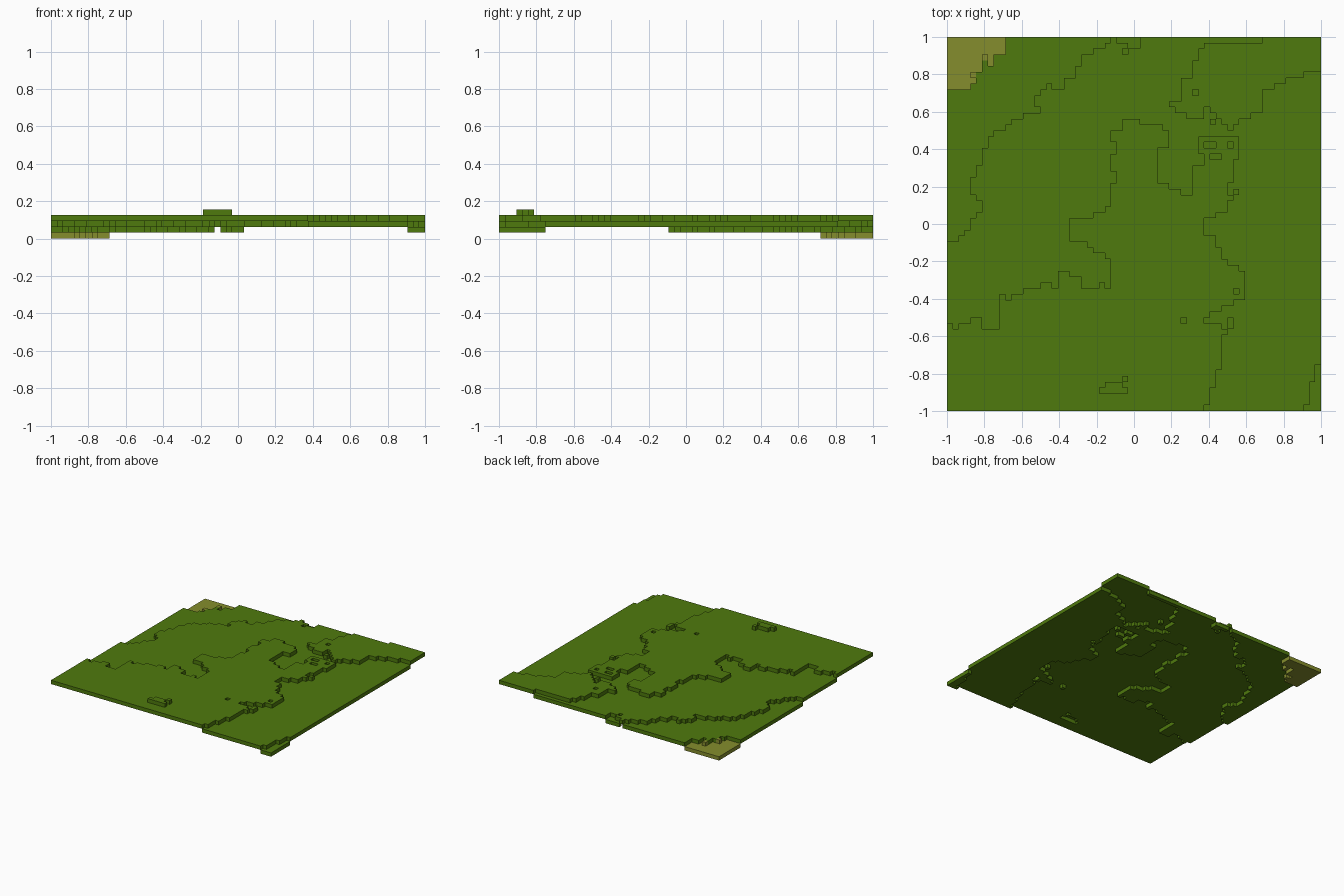
import bpy, bmesh

if "Cube" in bpy.data.objects:
    bpy.data.objects.remove(bpy.data.objects["Cube"], do_unlink=True)

N = 64            # blocks per side
S = 2 / N         # block size


def material(name, rgb):
    m = bpy.data.materials.new(name)
    m.use_nodes = True
    m.diffuse_color = (*rgb, 1)
    bsdf = m.node_tree.nodes["Principled BSDF"]
    bsdf.inputs["Base Color"].default_value = (*rgb, 1)
    bsdf.inputs["Roughness"].default_value = 0.9
    return m


grass = material("grass green", (0.078, 0.195, 0.004))
sand = material("dry sand", (0.235, 0.270, 0.026))


def staircase(x, y, steps, along_x=True):
    """Outline whose steps alternately give the next x and the next y."""
    pts = [(x, y)]
    for s in steps:
        x, y = (s, y) if along_x else (x, s)
        along_x = not along_x
        pts.append((x, y))
    return pts


def inside(px, py, poly):
    hit = False
    for (x0, y0), (x1, y1) in zip(poly, poly[1:] + poly[:1]):
        if (y0 > py) != (y1 > py) and px < x0 + (py - y0) * (x1 - x0) / (y1 - y0):
            hit = not hit
    return hit


# Terrace outlines, in block units from the front right corner
hill = staircase(0, 15, [
    1, 14, 2, 15, 4, 16, 6, 14, 9, 20, 10, 19, 11, 20, 13, 21, 16, 22, 18, 21,
    19, 24, 21, 23, 23, 21, 26, 22, 27, 21, 28, 26, 27, 27, 25, 28, 24, 29,
    21, 33, 25, 34, 27, 35, 28, 39, 29, 41, 28, 44, 29, 46, 28, 48, 30, 50,
    33, 49, 37, 48, 38, 45, 36, 39, 38, 38, 40, 37, 42, 42, 44, 44, 43, 47,
    50, 43, 49, 36, 48, 34, 46, 33, 44, 30, 46, 28, 47, 26, 48, 25, 50, 24,
    51, 19, 49, 18, 47, 17, 45, 16, 44, 15, 47, 14, 48, 13, 47, 7, 46, 4,
    45, 1, 44, 0, 0])
back_hill = staircase(54, 64, [
    63, 44, 62, 43, 60, 42, 57, 40, 53, 38, 52, 39, 51, 41, 50, 44, 52, 45,
    51, 46, 50, 47, 49, 50, 50, 52, 51, 54, 55, 56, 56, 58, 57, 61, 58, 64,
    64], along_x=False)
lowland = staircase(0, 29, [
    2, 30, 3, 31, 4, 33, 5, 34, 6, 36, 5, 37, 4, 40, 5, 42, 6, 45, 7, 47, 8,
    48, 10, 49, 11, 50, 13, 51, 16, 52, 15, 54, 16, 55, 17, 56, 18, 55, 20, 57,
    22, 59, 23, 61, 25, 62, 27, 63, 28, 64, 29, 63, 31, 62, 33, 64, 0])
corner_dip = staircase(61, 0, [1, 62, 5, 63, 8, 64, 0], along_x=False)
beach = staircase(0, 55, [4, 56, 5, 58, 6, 60, 7, 59, 8, 61, 10, 64, 0])

# Height level of every block: the last matching outline wins
regions = [(hill, 3), (back_hill, 3), (lowland, 1), (corner_dip, 1), (beach, 0)]
level = {}
for i in range(N):
    for j in range(N):
        level[i, j] = 2
        for outline, h in regions:
            if inside(i + 0.5, j + 0.5, outline):
                level[i, j] = h

# Single blocks that stand out from or dip into their terrace
singles = {
    4: [(i, 3) for i in range(26, 31)] + [(27, 4), (28, 4), (29, 4), (30, 5)],
    3: [(45, 49), (48, 48), (48, 14), (48, 15), (49, 37)],
    2: [(40, 15), (42, 54), (49, 20), (23, 27), (45, 43), (46, 43), (44, 45),
        (45, 45), (48, 45), (48, 37), (48, 38)],
    1: [(30, 61), (4, 57), (6, 60)],
}
for h, cells in singles.items():
    for c in cells:
        level[c] = h
sandy = {c for c, h in level.items() if h == 0} | {(4, 57), (6, 60)}


def terrace(name, h, cells, mat):
    """One-block-thick slab covering the given cells."""
    bm = bmesh.new()
    corners = {}

    def vert(i, j):
        if (i, j) not in corners:
            corners[i, j] = bm.verts.new((i * S - 1, j * S - 1, h * S))
        return corners[i, j]

    for i, j in cells:
        bm.faces.new([vert(i, j), vert(i, j + 1), vert(i + 1, j + 1), vert(i + 1, j)])
    top = bmesh.ops.extrude_face_region(bm, geom=bm.faces[:], use_keep_orig=True)
    moved = [g for g in top["geom"] if isinstance(g, bmesh.types.BMVert)]
    bmesh.ops.translate(bm, verts=moved, vec=(0, 0, S))
    bmesh.ops.recalc_face_normals(bm, faces=bm.faces[:])
    mesh = bpy.data.meshes.new(name)
    bm.to_mesh(mesh)
    bm.free()
    mesh.materials.append(mat)
    bpy.context.collection.objects.link(bpy.data.objects.new(name, mesh))


# Terraces from lowest to highest
names = ["beach", "lowland", "meadow", "hill", "hilltop"]
for h, name in enumerate(names):
    cells = [c for c in level if level[c] == h]
    green = [c for c in cells if c not in sandy]
    sands = [c for c in cells if c in sandy]
    if green:
        terrace(name, h, green, grass)
    if sands:
        terrace(name if h == 0 else "beach_step", h, sands, sand)
